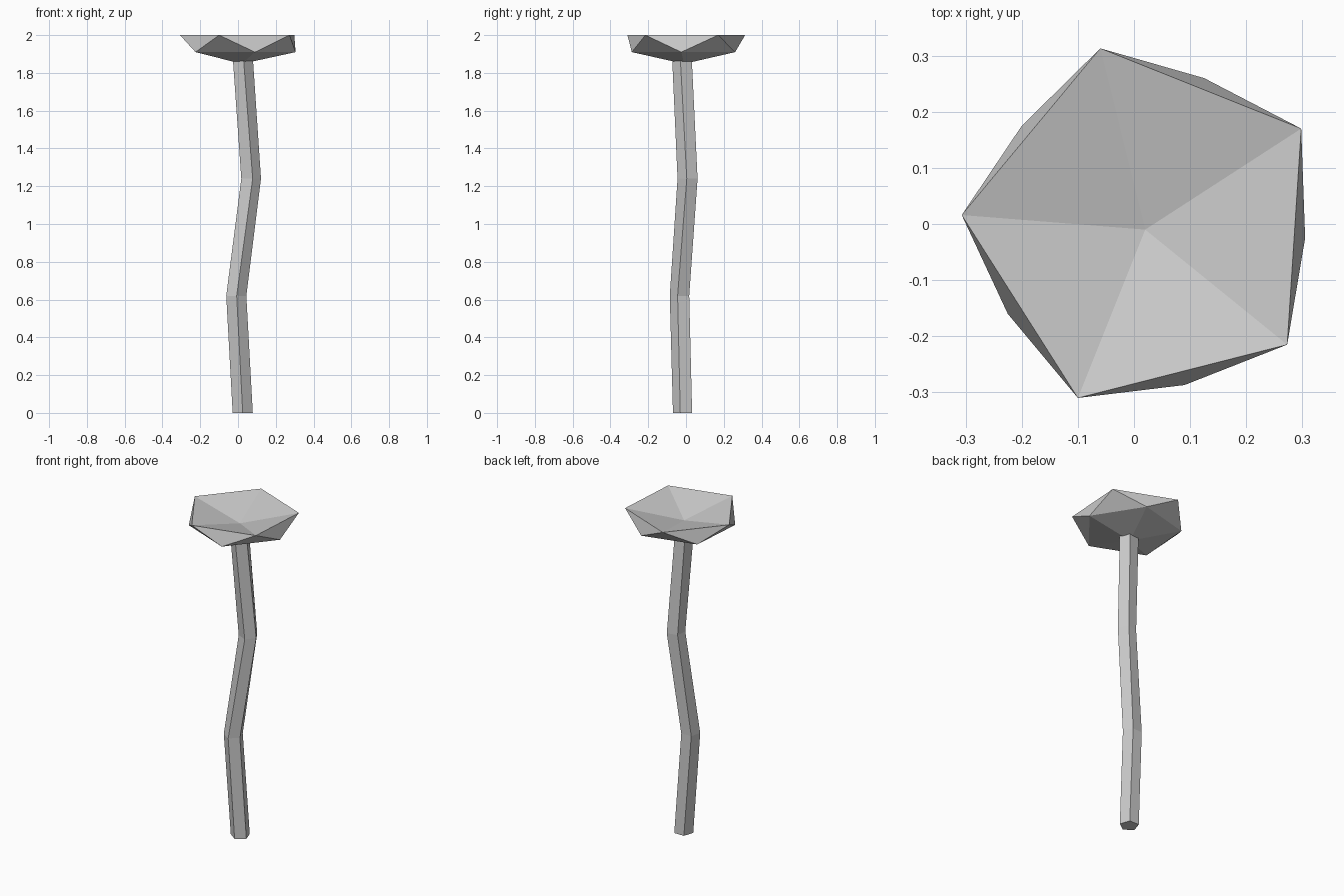
import bpy
import bmesh
from math import cos, sin, radians

default = bpy.data.objects.get("Cube")
if default:
    bpy.data.objects.remove(default, do_unlink=True)

# One plain grey for everything
GREY = (0.6, 0.6, 0.6, 1)
grey = bpy.data.materials.new("plain_grey")
grey.use_nodes = True
grey.diffuse_color = GREY
grey.node_tree.nodes["Principled BSDF"].inputs["Base Color"].default_value = GREY

SIDES = 5


def finish(bm, name):
    """Turn a bmesh into a flat-shaded grey object."""
    bmesh.ops.recalc_face_normals(bm, faces=bm.faces)
    mesh = bpy.data.meshes.new(name)
    bm.to_mesh(mesh)
    bm.free()
    mesh.materials.append(grey)
    obj = bpy.data.objects.new(name, mesh)
    bpy.context.collection.objects.link(obj)
    return obj


def fan(bm, ring, tip):
    """Close a ring with triangles meeting at a tip."""
    for i in range(SIDES):
        bm.faces.new((ring[i], ring[(i + 1) % SIDES], tip))


# Crooked five-sided stem: x, y, z and twist of each ring
bm = bmesh.new()
rings = []
for x, y, z, twist in [(0.025, -0.013, 0, 0), (-0.01, -0.03, 0.62, 3),
                       (0.066, 0.01, 1.24, 12), (0.025, -0.017, 1.865, 5)]:
    angles = [radians(-90 + twist + 72 * i) for i in range(SIDES)]
    rings.append([bm.verts.new((x + 0.056 * cos(a), y + 0.056 * sin(a), z))
                  for a in angles])
for low, high in zip(rings, rings[1:]):
    for i in range(SIDES):
        j = (i + 1) % SIDES
        bm.faces.new((low[i], low[j], high[j], high[i]))
bm.faces.new(rings[0])
bm.faces.new(rings[-1])
finish(bm, "stem")

# Faceted cap with a dished top: rim and lower ring are staggered
bm = bmesh.new()
rim = [bm.verts.new((x, y, 2)) for x, y in
       [(0.298, 0.17), (-0.06, 0.313), (-0.307, 0.016),
        (-0.10, -0.31), (0.273, -0.215)]]
lower = [bm.verts.new((x, y, 1.91)) for x, y in
         [(0.125, 0.26), (-0.20, 0.175), (-0.225, -0.16),
          (0.09, -0.287), (0.305, -0.025)]]
for i in range(SIDES):
    j = (i + 1) % SIDES
    bm.faces.new((rim[i], rim[j], lower[i]))
    bm.faces.new((lower[i], rim[j], lower[j]))
fan(bm, rim, bm.verts.new((0.02, -0.01, 1.93)))
fan(bm, lower, bm.verts.new((0.02, -0.01, 1.848)))
finish(bm, "cap")
